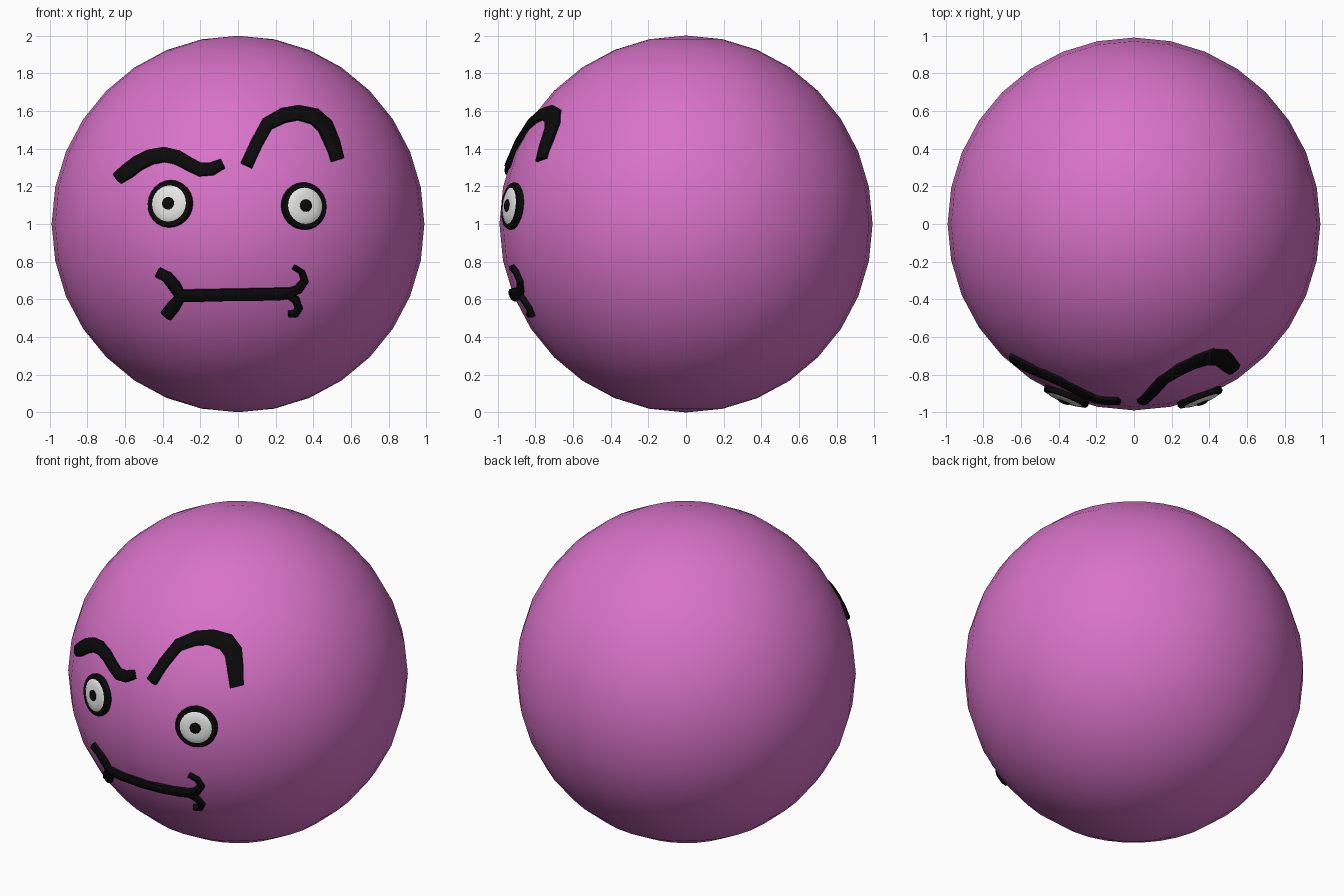
import bpy, bmesh, math
from mathutils import Vector

if "Cube" in bpy.data.objects:
    bpy.data.objects.remove(bpy.data.objects["Cube"])

R, CZ = 0.99, 1.0


def material(name, rgb):
    m = bpy.data.materials.new(name)
    m.diffuse_color = (*rgb, 1)
    m.use_nodes = True
    m.node_tree.nodes["Principled BSDF"].inputs["Base Color"].default_value = m.diffuse_color
    return m


PINK = material("orchid_pink", (0.69, 0.17, 0.58))
BLACK = material("ink_black", (0.003, 0.003, 0.003))
WHITE = material("eye_white", (0.8, 0.8, 0.78))


def finish(bm, name, mat, angle=40):
    bmesh.ops.recalc_face_normals(bm, faces=bm.faces)
    me = bpy.data.meshes.new(name)
    bm.to_mesh(me)
    bm.free()
    me.materials.append(mat)
    ob = bpy.data.objects.new(name, me)
    bpy.context.collection.objects.link(ob)
    bpy.ops.object.select_all(action='DESELECT')
    bpy.context.view_layer.objects.active = ob
    ob.select_set(True)
    bpy.ops.object.shade_smooth_by_angle(angle=math.radians(angle))
    return ob


def on_ball(x, z, lift=0.0):
    """Point on the front of the ball, raised along the surface normal."""
    dz = z - CZ
    y = -R * math.sqrt(max(0, 1 - (x / R) ** 2 - dz ** 2))
    p = Vector((x, y, dz))
    return p + p.normalized() * lift + Vector((0, 0, CZ))


def stroke(bm, points, height=0.022):
    """Raised line following the ball; points are (x, z, width)."""
    section = [(-0.5, -0.02), (-0.5, height * 0.5), (-0.28, height),
               (0.28, height), (0.5, height * 0.5), (0.5, -0.02)]
    rings = []
    for i, (x, z, w) in enumerate(points):
        a, b = points[max(i - 1, 0)], points[min(i + 1, len(points) - 1)]
        d = Vector((b[0] - a[0], b[1] - a[1])).normalized()
        rings.append([bm.verts.new(on_ball(x - d.y * s * w, z + d.x * s * w, h))
                      for s, h in section])
    n = len(section)
    for r0, r1 in zip(rings, rings[1:]):
        for k in range(n):
            bm.faces.new((r0[k], r0[(k + 1) % n], r1[(k + 1) % n], r1[k]))
    bm.faces.new(rings[0])
    bm.faces.new(rings[-1][::-1])


def strokes(name, *paths):
    bm = bmesh.new()
    for p in paths:
        stroke(bm, p)
    finish(bm, name, BLACK)


def disc(name, mat, x, z, profile, segs=24):
    """Turned disc facing outward from the ball; profile is (radius, height)."""
    bm = bmesh.new()
    rings = [[bm.verts.new((r * math.cos(2 * math.pi * k / segs),
                            r * math.sin(2 * math.pi * k / segs), h))
              for k in range(segs)] for r, h in profile]
    for a, b in zip(rings, rings[1:]):
        for k in range(segs):
            j = (k + 1) % segs
            bm.faces.new((a[k], a[j], b[j], b[k]))
    bm.faces.new(rings[0])
    bm.faces.new(rings[-1])
    ob = finish(bm, name, mat)
    ob.location = on_ball(x, z)
    normal = ob.location - Vector((0, 0, CZ))
    ob.rotation_mode = 'QUATERNION'
    ob.rotation_quaternion = normal.to_track_quat('Z', 'Y')


# Ball body
bm = bmesh.new()
bmesh.ops.create_uvsphere(bm, u_segments=32, v_segments=16, radius=1)
for v in bm.verts:
    v.co = (v.co.x * R, v.co.y * R, v.co.z + CZ)
finish(bm, "ball_body", PINK, 60)

# Eyes: dark rim, domed white, pupil
for side, x, z in (("left", -0.36, 1.107), ("right", 0.35, 1.095)):
    disc(side + "_eye_rim", BLACK, x, z,
         [(0.122, -0.03), (0.127, 0.004), (0.12, 0.016), (0.098, 0.018)])
    disc(side + "_eye_white", WHITE, x, z,
         [(0.1, 0.0), (0.1, 0.016), (0.085, 0.025), (0.055, 0.03), (0.02, 0.031)])
    disc(side + "_pupil", BLACK, x, z,
         [(0.034, 0.02), (0.034, 0.033), (0.024, 0.039), (0.01, 0.041)], 16)

# Eyebrows
strokes("left_eyebrow", [
    (-0.64, 1.24, 0.06), (-0.585, 1.28, 0.075), (-0.53, 1.322, 0.075),
    (-0.465, 1.355, 0.075), (-0.39, 1.368, 0.075), (-0.32, 1.352, 0.075),
    (-0.26, 1.318, 0.07), (-0.2, 1.288, 0.07), (-0.14, 1.292, 0.065),
    (-0.08, 1.32, 0.05)])
strokes("right_eyebrow", [
    (0.045, 1.31, 0.065), (0.1, 1.43, 0.065), (0.155, 1.53, 0.07),
    (0.24, 1.575, 0.075), (0.32, 1.588, 0.075), (0.405, 1.57, 0.08),
    (0.462, 1.52, 0.08), (0.5, 1.43, 0.075), (0.528, 1.34, 0.065)])

# Mouth with forked left corner and curled right corner
strokes("mouth",
        [(-0.33, 0.618, 0.06), (-0.2, 0.622, 0.062), (-0.05, 0.625, 0.06),
         (0.1, 0.627, 0.062), (0.22, 0.63, 0.062), (0.29, 0.635, 0.05)],
        [(-0.425, 0.745, 0.05), (-0.375, 0.72, 0.055), (-0.335, 0.67, 0.06),
         (-0.305, 0.62, 0.05)],
        [(-0.38, 0.515, 0.07), (-0.34, 0.565, 0.07), (-0.3, 0.62, 0.05)],
        [(0.27, 0.635, 0.045), (0.32, 0.655, 0.042), (0.353, 0.7, 0.038),
         (0.338, 0.745, 0.033), (0.295, 0.772, 0.028)],
        [(0.265, 0.628, 0.045), (0.305, 0.6, 0.042), (0.322, 0.555, 0.038),
         (0.305, 0.525, 0.034), (0.268, 0.522, 0.028)])
